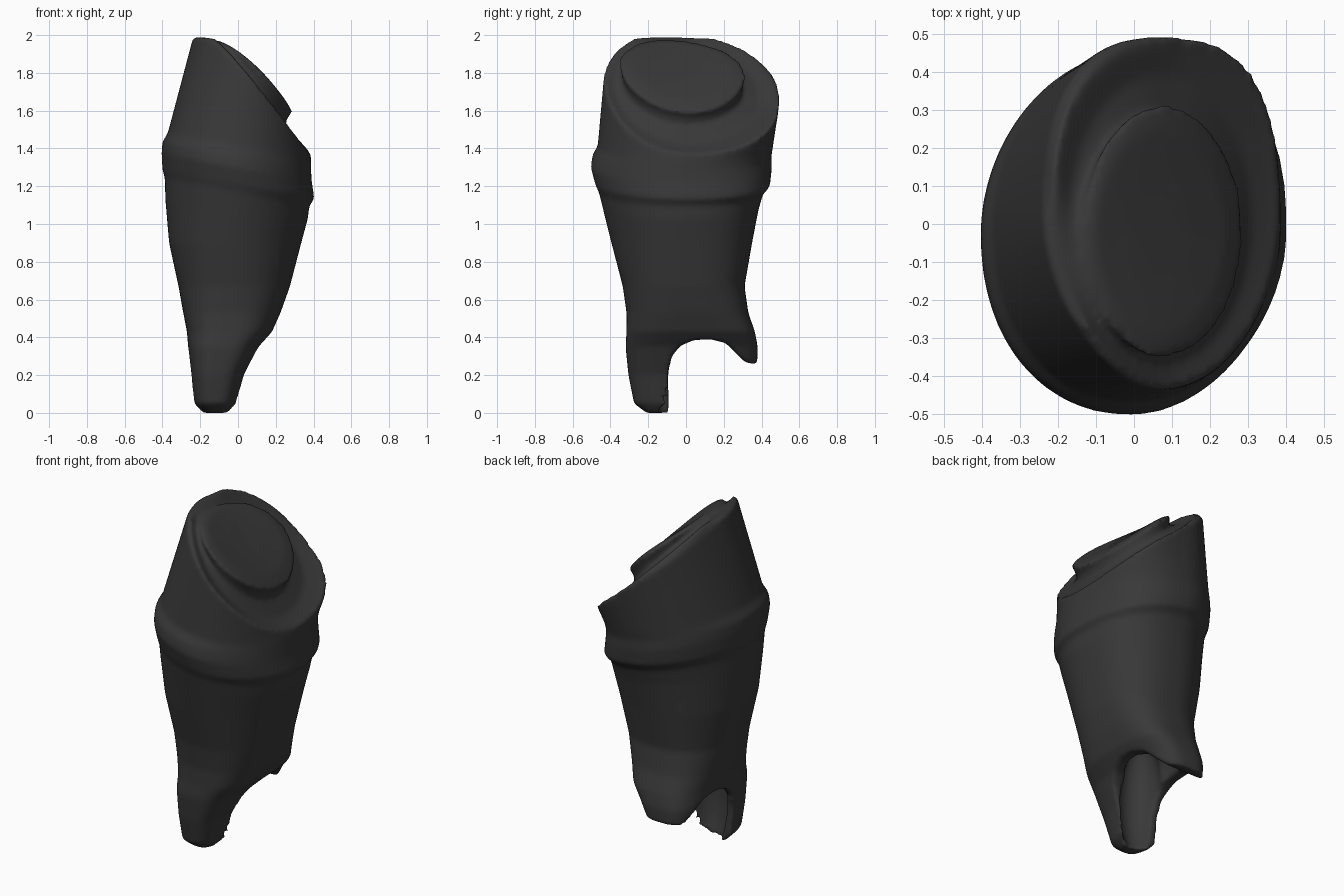
import bpy, bmesh, math

cube = bpy.data.objects.get("Cube")
if cube:
    bpy.data.objects.remove(cube, do_unlink=True)

SIDES = 64
ROUND = (2, 2, 2, 2)


def make_object(name, bm):
    bmesh.ops.recalc_face_normals(bm, faces=bm.faces)
    mesh = bpy.data.meshes.new(name)
    bm.to_mesh(mesh)
    bm.free()
    obj = bpy.data.objects.new(name, mesh)
    bpy.context.collection.objects.link(obj)
    return obj


def add_ring(bm, x0, x1, y0, y1, powers, height):
    """Superellipse ring with its own squareness in each quadrant."""
    ring = []
    for i in range(SIDES):
        a = math.tau * i / SIDES
        c, s = math.cos(a), math.sin(a)
        power = powers[4 * i // SIDES]
        x = (x0 + x1) / 2 + (x1 - x0) / 2 * math.copysign(abs(c) ** (2 / power), c)
        y = (y0 + y1) / 2 + (y1 - y0) / 2 * math.copysign(abs(s) ** (2 / power), s)
        ring.append(bm.verts.new((x, y, height(x, y))))
    return ring


def skewed(power):
    """Fuller towards back left, tighter on the other diagonal."""
    return (power + .4, power - .2, power + .05, power - .2)


def cut_height(x, y):
    """Slanted, slightly twisted break across the crown, blunt at the peak."""
    return min(1.99, 1.75 - 0.98 * x - 0.16 * y + 0.21 * y * y + 0.42 * x * y)


def shelf(offset):
    """Dished on the low side, filled up towards the peak."""
    return lambda x, y: min(1.99, cut_height(x, y) + offset + 0.25 * max(0, 0.1 - x))


def tilted(z):
    """Level low on the root, tilting towards the collar."""
    slope = 0.19 * min(1, max(0, (z - 0.9) / 0.25))
    return lambda x, y: z - slope * x


def plug_height(offset):
    return lambda x, y: 1.885 + offset - 0.9 * x - 0.1 * y - 0.8 * (x - 0.08) ** 2


# Root, collar and lower crown: z, x range, y range, squareness
profile = [
    (0.0, -.19, -.04, -.21, .34, 3.2),
    (.05, -.235, -.005, -.275, .36, 3.2),
    (.20, -.25, .035, -.305, .375, 3.2),
    (.35, -.265, .11, -.32, .38, 3.2),
    (.43, -.27, .18, -.315, .365, 3),
    (.53, -.29, .225, -.315, .33, 2.7),
    (.67, -.315, .275, -.335, .31, 2.4),
    (.90, -.365, .335, -.395, .35, 2.2),
    (1.08, -.385, .37, -.44, .385, 2.1),
    (1.17, -.387, .378, -.462, .41, 2.1),
    (1.21, -.40, .405, -.48, .445, 2.1),
    (1.30, -.405, .39, -.505, .455, 2.1),
    (1.36, -.40, .387, -.495, .452, 2.1),
    (1.41, -.372, .387, -.468, .46, 2.15),
]

# Broken top: rim, dished shelf, undercut and raised core
top = [
    (cut_height, -.24, .385, -.435, .495, (2.8, 2.5, 1.8, 2)),
    (shelf(-.01), -.215, .36, -.41, .47, (2.6, 2.4, 1.8, 2)),
    (shelf(-.02), -.17, .31, -.37, .39, ROUND),
    (shelf(.02), -.12, .25, -.33, .29, ROUND),
    (plug_height(-.05), -.125, .265, -.34, .30, ROUND),
    (plug_height(0), -.135, .29, -.355, .315, ROUND),
    (plug_height(.01), -.10, .24, -.29, .25, ROUND),
    (plug_height(0), -.03, .16, -.16, .12, ROUND),
]

bm = bmesh.new()
rings = [add_ring(bm, *row[1:5], skewed(row[5]), tilted(row[0])) for row in profile]
rings += [add_ring(bm, *row[1:], row[0]) for row in top]
for low, high in zip(rings, rings[1:]):
    for i in range(SIDES):
        j = (i + 1) % SIDES
        bm.faces.new((low[i], low[j], high[j], high[i]))
bm.faces.new(rings[0])
bm.faces.new(rings[-1])
tooth = make_object("broken_tooth", bm)

# Arch that splits the root into a long front prong and a short back prong
arch = [(-.12, -.2), (-.09, .02), (-.095, .2), (-.075, .3), (-.03, .355),
        (.04, .385), (.13, .39), (.21, .37), (.27, .31), (.31, .27),
        (.35, .26), (.6, .27), (.6, -.2)]
bm = bmesh.new()
face = bm.faces.new([bm.verts.new((-1, y, z)) for y, z in arch])
moved = bmesh.ops.extrude_face_region(bm, geom=[face])["geom"]
bmesh.ops.translate(bm, vec=(2, 0, 0),
                    verts=[v for v in moved if isinstance(v, bmesh.types.BMVert)])
cutters = [make_object("arch_cutter", bm)]

# Groove down the inside of the front prong, and the hollow above the arch
for name, size, centre in (
        ("groove_cutter", (.115, .13, .36), (-.095, -.06, .27)),
        ("hollow_cutter", (.14, .18, .17), (-.06, .09, .37))):
    bm = bmesh.new()
    bmesh.ops.create_uvsphere(bm, u_segments=32, v_segments=20, radius=1)
    bmesh.ops.scale(bm, vec=size, verts=bm.verts)
    bmesh.ops.translate(bm, vec=centre, verts=bm.verts)
    cutters.append(make_object(name, bm))

bpy.context.view_layer.objects.active = tooth
tooth.select_set(True)
for cutter in cutters:
    cutter.hide_render = True
    mod = tooth.modifiers.new("cut", "BOOLEAN")
    mod.operation = "DIFFERENCE"
    mod.solver = "EXACT"
    mod.object = cutter
    bpy.ops.object.modifier_apply(modifier=mod.name)
    bpy.data.objects.remove(cutter, do_unlink=True)

# Even out and soften the worn surface
mod = tooth.modifiers.new("even", "REMESH")
mod.mode = "VOXEL"
mod.voxel_size = 0.012
mod.use_smooth_shade = True
bpy.ops.object.modifier_apply(modifier=mod.name)
mod = tooth.modifiers.new("soften", "SMOOTH")
mod.factor = 0.5
mod.iterations = 10
bpy.ops.object.modifier_apply(modifier=mod.name)
bpy.ops.object.shade_smooth()

# Single charcoal colour
colour = (0.04, 0.04, 0.04, 1)
mat = bpy.data.materials.new("charcoal")
mat.use_nodes = True
mat.diffuse_color = colour
bsdf = mat.node_tree.nodes["Principled BSDF"]
bsdf.inputs["Base Color"].default_value = colour
bsdf.inputs["Roughness"].default_value = 0.7
tooth.data.materials.clear()
tooth.data.materials.append(mat)
